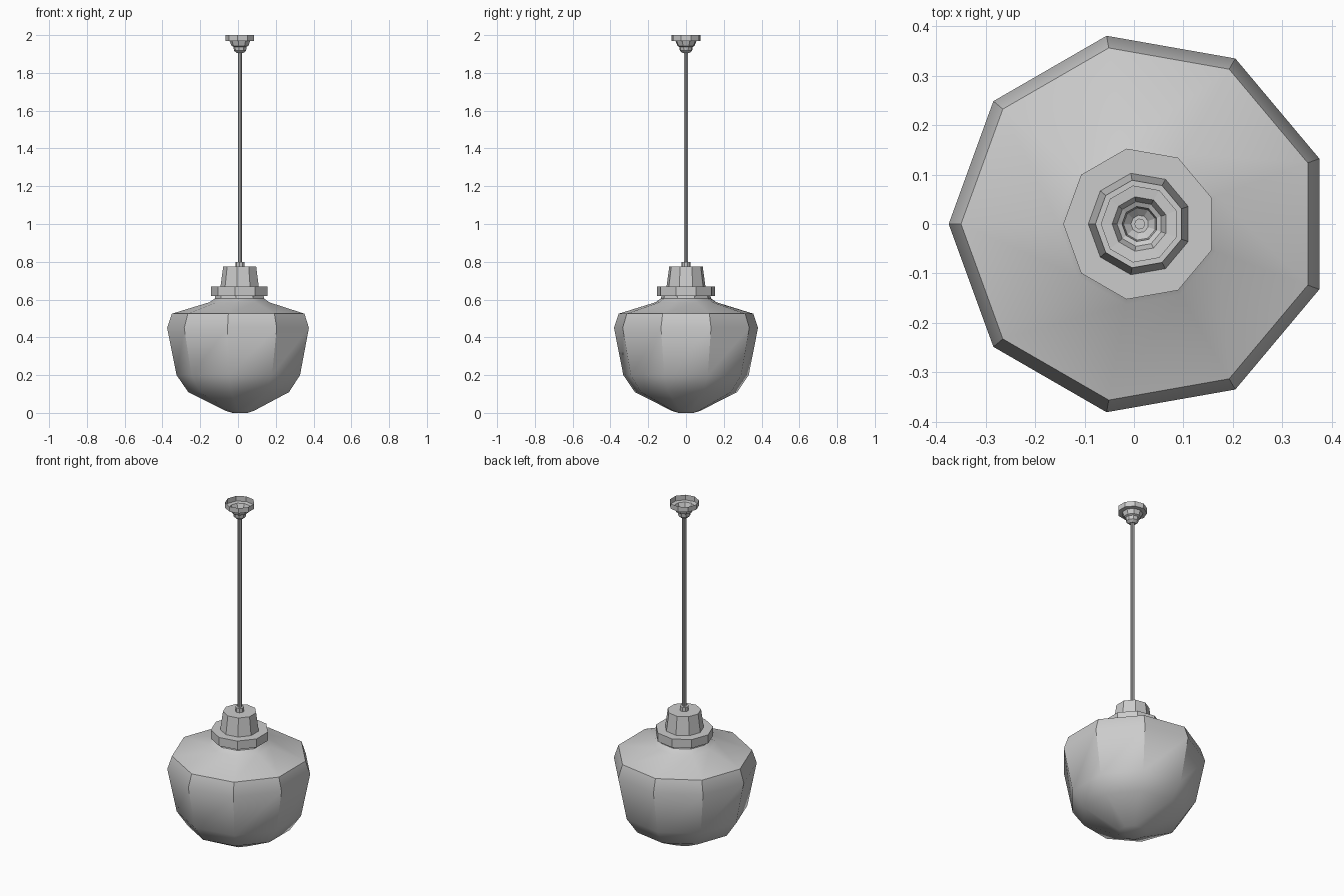
import bpy
import bmesh
import math

cube = bpy.data.objects.get("Cube")
if cube:
    bpy.data.objects.remove(cube)

SIDES = 9
CENTRE_X = 0.0117

grey = bpy.data.materials.new("plain_grey")
grey.use_nodes = True
colour = (0.6, 0.6, 0.6, 1)
grey.diffuse_color = colour
grey.node_tree.nodes["Principled BSDF"].inputs["Base Color"].default_value = colour


def lathe(name, profile, sides=SIDES, cap_low=True, cap_high=True, smooth=None):
    """Turn (radius, height) points, listed upward, around the lamp's axis."""
    bm = bmesh.new()
    rings = []
    for r, z in profile:
        ring = []
        for i in range(sides):
            a = math.pi + math.tau * i / sides
            ring.append(bm.verts.new((r * math.cos(a), r * math.sin(a), z)))
        rings.append(ring)
    for low, high in zip(rings, rings[1:]):
        for i in range(sides):
            j = (i + 1) % sides
            bm.faces.new((low[i], low[j], high[j], high[i]))
    if cap_low:
        bm.faces.new(rings[0][::-1])
    if cap_high:
        bm.faces.new(rings[-1])
    mesh = bpy.data.meshes.new(name)
    bm.to_mesh(mesh)
    bm.free()
    mesh.materials.append(grey)
    obj = bpy.data.objects.new(name, mesh)
    obj.location.x = CENTRE_X
    bpy.context.collection.objects.link(obj)
    if smooth:
        bpy.ops.object.select_all(action="DESELECT")
        obj.select_set(True)
        bpy.context.view_layer.objects.active = obj
        bpy.ops.object.shade_smooth_by_angle(angle=math.radians(smooth))
    return obj


# Glass shade with a pointed bottom and a sloping shoulder
lathe("glass_shade", [(0.04, 0), (0.075, 0.01), (0.275, 0.11), (0.337, 0.2),
                      (0.387, 0.45), (0.362, 0.525), (0.165, 0.585),
                      (0.135, 0.605), (0.13, 0.63)], smooth=35)

# Fitter: collar, tapered socket cover and rod coupler
lathe("collar", [(0.155, 0.62), (0.155, 0.67)])
lathe("socket_cover", [(0.105, 0.665), (0.09, 0.775)])
lathe("coupler", [(0.024, 0.77), (0.024, 0.8)])

# Hanging rod
lathe("rod", [(0.011, 0.79), (0.011, 1.93)])

# Ceiling canopy: stepped cup, open at the top
lathe("ceiling_canopy", [(0.018, 1.905), (0.033, 1.918), (0.036, 1.938),
                         (0.046, 1.943), (0.056, 1.968), (0.079, 1.97),
                         (0.079, 2.0)], cap_high=False)
